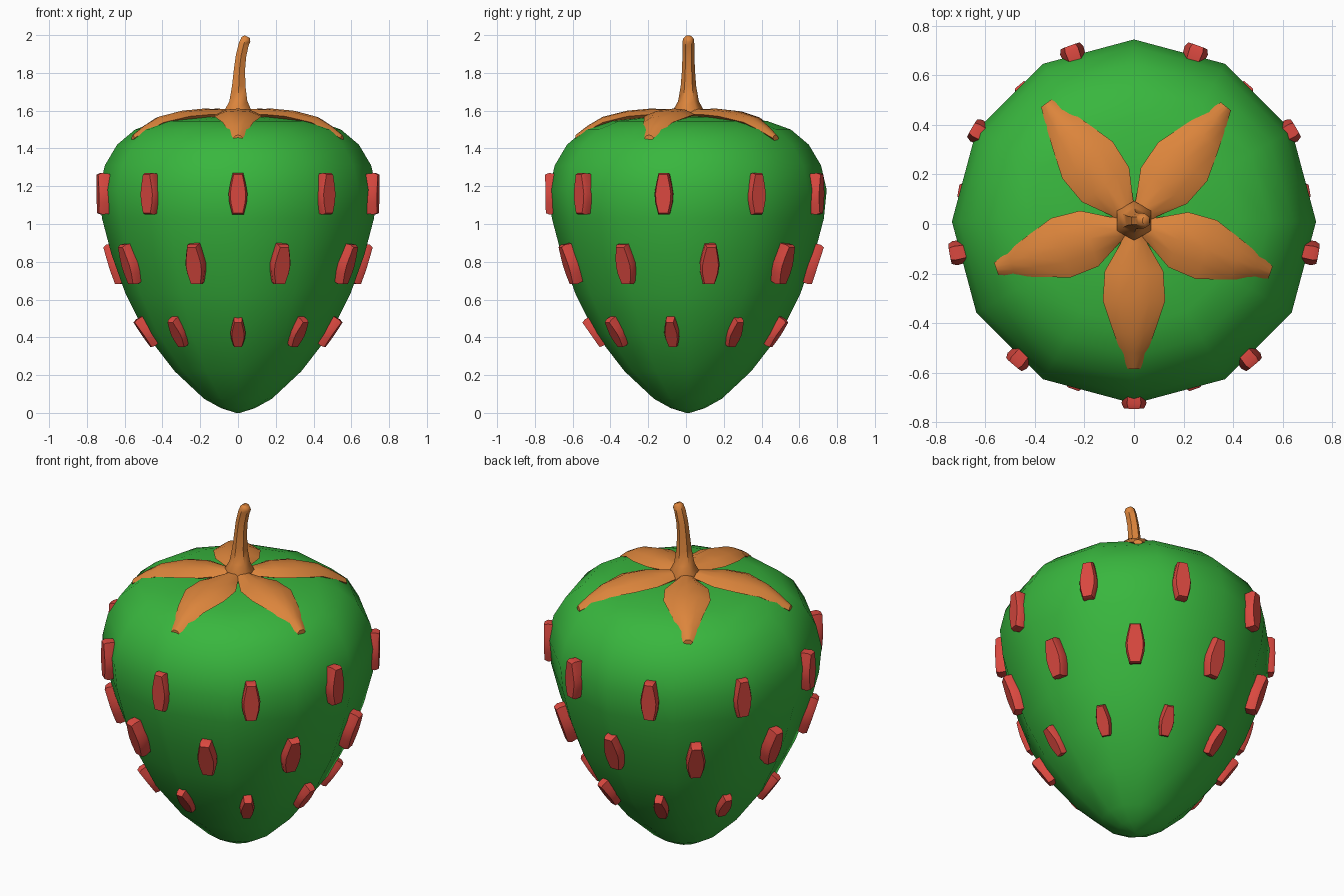
import bpy, bmesh, math
from mathutils import Vector, Matrix

if "Cube" in bpy.data.objects:
    bpy.data.objects.remove(bpy.data.objects["Cube"])

CY = 0.01  # shared centre line in y


def material(name, rgb):
    m = bpy.data.materials.new(name)
    m.diffuse_color = (*rgb, 1)
    m.use_nodes = True
    m.node_tree.nodes["Principled BSDF"].inputs["Base Color"].default_value = m.diffuse_color
    return m


GREEN = material("leaf green", (0.04, 0.47, 0.048))
RED = material("seed red", (0.70, 0.065, 0.05))
ORANGE = material("stem orange", (0.72, 0.235, 0.045))


def loft(name, rings, mat, angle):
    """Skin a list of equal-length point rings, capping both ends."""
    bm = bmesh.new()
    vs = [[bm.verts.new(p) for p in ring] for ring in rings]
    n = len(vs[0])
    for a, b in zip(vs, vs[1:]):
        for i in range(n):
            j = (i + 1) % n
            bm.faces.new((a[i], a[j], b[j], b[i]))
    bm.faces.new(vs[0][::-1])
    bm.faces.new(vs[-1])
    bmesh.ops.recalc_face_normals(bm, faces=bm.faces)
    me = bpy.data.meshes.new(name)
    bm.to_mesh(me)
    bm.free()
    me.materials.append(mat)
    ob = bpy.data.objects.new(name, me)
    bpy.context.collection.objects.link(ob)
    bpy.context.view_layer.objects.active = ob
    for o in bpy.context.selected_objects:
        o.select_set(False)
    ob.select_set(True)
    bpy.ops.object.shade_smooth_by_angle(angle=math.radians(angle))
    return ob


def circle(center, r, n, tilt=0.0):
    """Horizontal ring with a vertex on the y axis, leaned towards +x."""
    rot = Matrix.Rotation(tilt, 3, 'Y')
    return [Vector(center) + rot @ Vector((r * math.sin(2 * math.pi * i / n),
                                           -r * math.cos(2 * math.pi * i / n), 0))
            for i in range(n)]


# Fruit body: twelve-sided turned profile (radius, height)
profile = [(0.01, 0.0), (0.09, 0.025), (0.18, 0.075), (0.335, 0.22), (0.49, 0.42),
           (0.595, 0.63), (0.67, 0.84), (0.72, 1.03), (0.735, 1.18), (0.705, 1.31),
           (0.64, 1.42), (0.545, 1.50), (0.42, 1.545), (0.22, 1.567), (0.02, 1.57)]
loft("fruit_body", [circle((0, CY, z), r, 12) for r, z in profile], GREEN, 60)


# Seeds: tapered plates lying on the surface, three staggered rows of nine
def seed(name, deg, radius, z, lean, length, width, depth):
    outline = [(0.28, 0.5), (0.42, 0.22), (0.5, 0), (0.46, -0.22), (0.3, -0.5)]
    outline += [(-x, y) for x, y in reversed(outline)]
    rings = [[Vector((x * width * s, d * depth, y * length * t)) for x, y in outline]
             for d, s, t in ((1, 0.9, 0.95), (-0.4, 1, 1), (-1, 0.82, 0.93))]
    ob = loft(name, rings, RED, 35)
    a = math.radians(deg)
    ob.matrix_world = (Matrix.Translation((radius * math.sin(a), CY - radius * math.cos(a), z))
                       @ Matrix.Rotation(a, 4, 'Z')
                       @ Matrix.Rotation(math.radians(lean), 4, 'X'))


rows = [("upper", 0, 0.721, 1.16, 1, 0.22, 0.10, 0.033),
        ("middle", 20, 0.656, 0.79, 18, 0.22, 0.105, 0.034),
        ("lower", 0, 0.487, 0.432, 35, 0.17, 0.08, 0.032)]
for label, start, *dims in rows:
    for k in range(9):
        seed(f"{label}_seed_{k + 1}", start + 40 * k, *dims)

# Sepals: (distance, middle height, half width, half thickness)
stations = [(0.0, 1.58, 0.03, 0.025), (0.08, 1.58, 0.055, 0.028), (0.19, 1.58, 0.118, 0.031),
            (0.31, 1.57, 0.126, 0.03), (0.44, 1.538, 0.082, 0.03),
            (0.52, 1.495, 0.052, 0.026), (0.585, 1.455, 0.026, 0.016)]
section = [(1, 0), (0.5, 0.85), (0, 1), (-0.5, 0.85), (-1, 0), (-0.5, -0.85), (0, -1), (0.5, -0.85)]
for k, (deg, reach) in enumerate(((0, 1.0), (70.5, 1.0), (142, 1.03), (216, 1.03), (288, 1.0))):
    rings = [[Vector((w * u, -d * reach, z + t * v)) for u, v in section]
             for d, z, w, t in stations]
    ob = loft(f"sepal_{k + 1}", rings, ORANGE, 50)
    ob.matrix_world = Matrix.Rotation(math.radians(deg), 4, 'Z')

# Stem: flared six-sided foot, then a thin stalk curving to +x
stalk = [(0, 1.555, 0.08, 0), (0, 1.605, 0.08, 0), (0.002, 1.65, 0.055, 0),
         (0.004, 1.73, 0.041, 0.03), (0.008, 1.82, 0.034, 0.1), (0.016, 1.89, 0.032, 0.2),
         (0.03, 1.95, 0.031, 0.35), (0.042, 1.978, 0.03, 0.45), (0.048, 1.992, 0.018, 0.45)]
loft("stem", [circle((x, CY + 0.003, z), r, 6, t) for x, z, r, t in stalk], ORANGE, 55)
